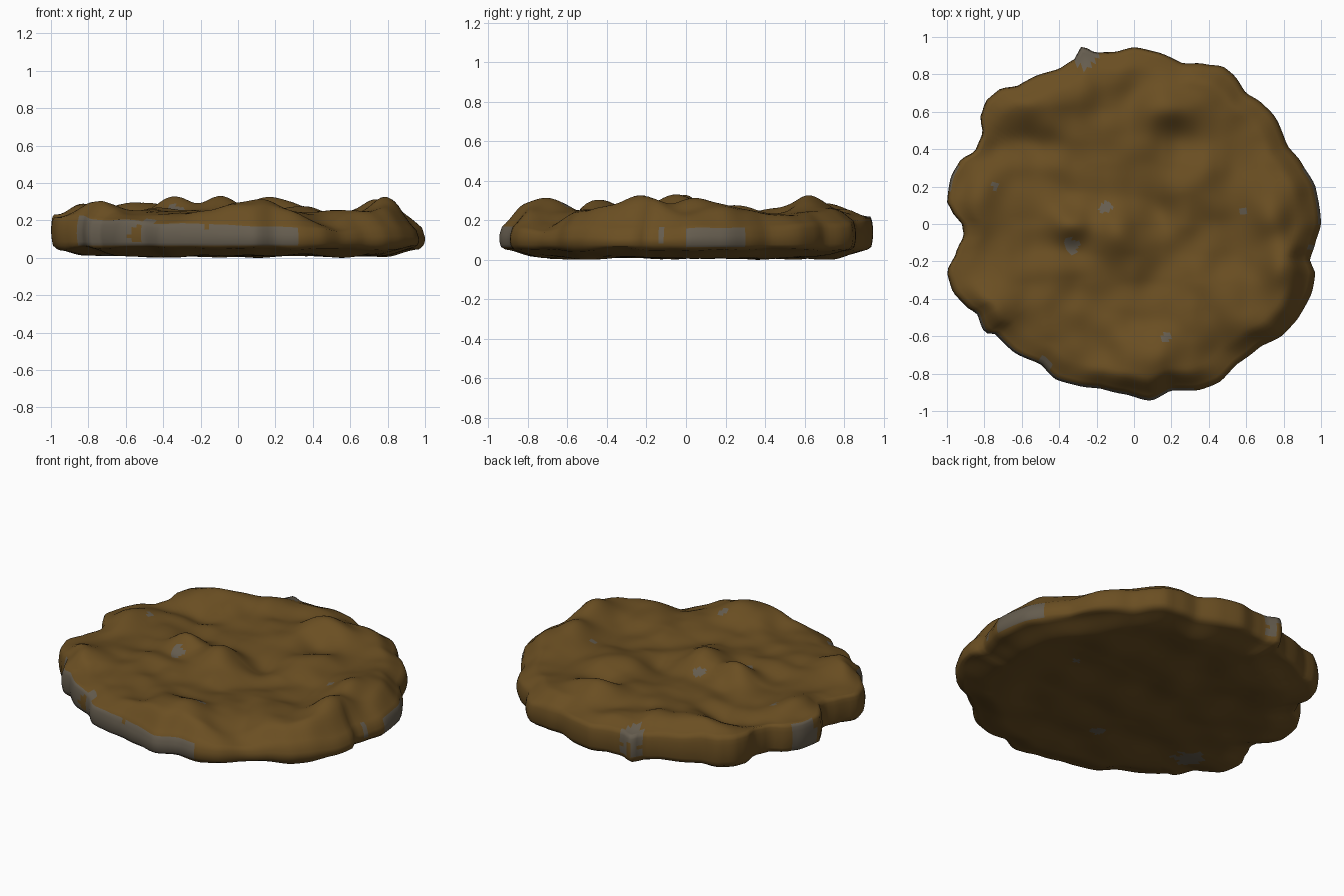
import bpy, bmesh, math
from mathutils import Vector, noise

if "Cube" in bpy.data.objects:
    bpy.data.objects.remove(bpy.data.objects["Cube"])

SEGS, RINGS = 216, 50

# Outline of the slab seen from above (counter-clockwise)
OUTLINE = [(1, 0), (.97, .2), (.9, .32), (.82, .42), (.75, .58), (.68, .65), (.6, .7), (.53, .8),
           (.48, .84), (.38, .855), (.26, .86), (.12, .92), (0, .945), (-.1, .92), (-.2, .915),
           (-.28, .95), (-.32, .88), (-.4, .83), (-.55, .78), (-.62, .74), (-.72, .72), (-.79, .66),
           (-.82, .58), (-.81, .48), (-.85, .39), (-.93, .34), (-.98, .25), (-1, .12), (-.97, .06),
           (-.92, 0), (-.91, -.06), (-.95, -.15), (-1, -.26), (-.97, -.36), (-.9, -.44), (-.84, -.48),
           (-.8, -.58), (-.74, -.59), (-.65, -.68), (-.5, -.75), (-.42, -.83), (-.3, -.865),
           (-.18, -.88), (-.05, -.91), (.09, -.945), (.2, -.89), (.36, -.885), (.45, -.85), (.55, -.75),
           (.67, -.66), (.8, -.59), (.88, -.5), (.95, -.37), (.97, -.27), (.94, -.19), (.97, -.1)]

# Mounds and hollows on the top: x, y, height, x spread, y spread
MOUNDS = [(-.33, .0, .09, .12, .10), (.2, .62, .10, .15, .11), (-.08, -.05, .08, .13, .13),
          (.05, -.72, .07, .24, .15), (-.78, -.44, .06, .12, .12), (-.82, .12, .05, .11, .15),
          (-.27, .73, .06, .18, .12), (-.58, .65, .06, .2, .10), (.74, .05, .07, .10, .16),
          (.79, -.22, .08, .09, .2), (.3, .25, .03, .18, .12), (.45, -.4, .02, .2, .12),
          (.12, .05, -.03, .1, .12), (-.55, .42, -.03, .25, .08), (.5, .1, -.02, .1, .2),
          (-.5, -.25, .04, .18, .10), (.5, -.7, -.05, .15, .12)]

# Grey stone spots: x, y, radius
TOP_SPOTS = [(-.15, .09, .03), (-.33, -.11, .04), (.17, -.6, .025), (-.25, .9, .06), (-.74, .2, .018),
             (-.47, -.74, .03), (.58, .07, .018), (.95, -.13, .02)]
BASE_SPOTS = [(-.67, -.32, .08), (-.08, -.42, .04), (.5, .1, .02)]


def smooth(t):
    t = max(0, min(1, t))
    return t * t * (3 - 2 * t)


def rough(x, y, freq, seed):
    return noise.noise(Vector((x * freq, y * freq, seed)))


def angle(p):
    return math.atan2(p[1], p[0]) % math.tau


def radius_at(a):
    pts = [(angle(p), math.hypot(*p)) for p in OUTLINE]
    pts.append((math.tau, pts[0][1]))
    for (a0, r0), (a1, r1) in zip(pts, pts[1:]):
        if a0 <= a <= a1:
            t = (a - a0) / (a1 - a0)
            return r0 + (r1 - r0) * (smooth(t) + t) / 2
    return pts[0][1]


def rim_height(a):
    return .19 - .05 * math.cos(a + math.radians(30)) + .02 * rough(math.cos(a), math.sin(a), 4, 7)


def top_height(x, y, s, a):
    z = .243 + .035 * rough(x, y, 3.2, 2) + .02 * rough(x, y, 6.5, 5)
    for mx, my, h, rx, ry in MOUNDS:
        z += h * math.exp(-((x - mx) / rx) ** 2 - ((y - my) / ry) ** 2)
    rim = rim_height(a)
    return rim + (z - rim) * smooth((1.03 - s) / .16)


def base_height(x, y, s):
    return .024 + .02 * rough(x, y, 4.5, 11) + .04 * smooth((s - .8) / .2)


bm = bmesh.new()
radii = [radius_at(math.tau * i / SEGS) for i in range(SEGS)]


def ring(s, height):
    out = []
    for i, r in enumerate(radii):
        a = math.tau * i / SEGS
        x, y = r * s * math.cos(a), r * s * math.sin(a)
        out.append(bm.verts.new((x, y, height(x, y, s, a))))
    return out


# Closed stack of rings: underside outwards, wall upwards, top inwards
steps = [(k + 1) / RINGS for k in range(RINGS)]
rings = [ring(s * .97, lambda x, y, s, a: base_height(x, y, s)) for s in steps]
wall_start = len(rings) - 1
for t in (0, .15, .3, .45, .6, .75, .9):
    s = 1 - .01 * (2 * t - 1) ** 2
    rings.append(ring(s, lambda x, y, s, a, t=t: .075 + (rim_height(a) - .075) * t))
wall_end = len(rings)
rings += [ring(s * .985, top_height) for s in reversed(steps)]

wall = set()
for k, (lo, hi) in enumerate(zip(rings, rings[1:])):
    for i in range(SEGS):
        j = (i + 1) % SEGS
        f = bm.faces.new((lo[i], lo[j], hi[j], hi[i]))
        if wall_start < k < wall_end:
            wall.add(f)
for loop, z in ((rings[0], base_height(0, 0, 0)), (rings[-1], top_height(0, 0, 0, 0))):
    c = bm.verts.new((0, 0, z))
    for i in range(SEGS):
        bm.faces.new((loop[i], loop[(i + 1) % SEGS], c))
bmesh.ops.recalc_face_normals(bm, faces=bm.faces)

# Stand on the ground
low = min(v.co.z for v in bm.verts)
for v in bm.verts:
    v.co.z -= low

# Grey stone shows in the spots and along parts of the wall
for f in bm.faces:
    f.smooth = True
    c = f.calc_center_median()
    a = math.degrees(angle(c))
    spots = TOP_SPOTS if c.z > .08 else BASE_SPOTS
    grey = any(math.hypot(c.x - x, c.y - y) < r * (1 + .6 * rough(c.x, c.y, 20, 3)) for x, y, r in spots)
    if f in wall:
        bare = 208 < a < 290 or 0 < a < 18 or 162 < a < 172
        grey = grey or (bare and noise.noise(c * 5) > -.25)
    f.material_index = int(grey)

mesh = bpy.data.meshes.new("mud_slab")
bm.to_mesh(mesh)
bm.free()
for name, col in (("earth_brown", (.145, .077, .016, 1)), ("stone_grey", (.13, .108, .077, 1))):
    m = bpy.data.materials.new(name)
    m.diffuse_color = col
    m.use_nodes = True
    m.node_tree.nodes["Principled BSDF"].inputs["Base Color"].default_value = m.diffuse_color
    mesh.materials.append(m)
bpy.context.collection.objects.link(bpy.data.objects.new("mud_slab", mesh))
